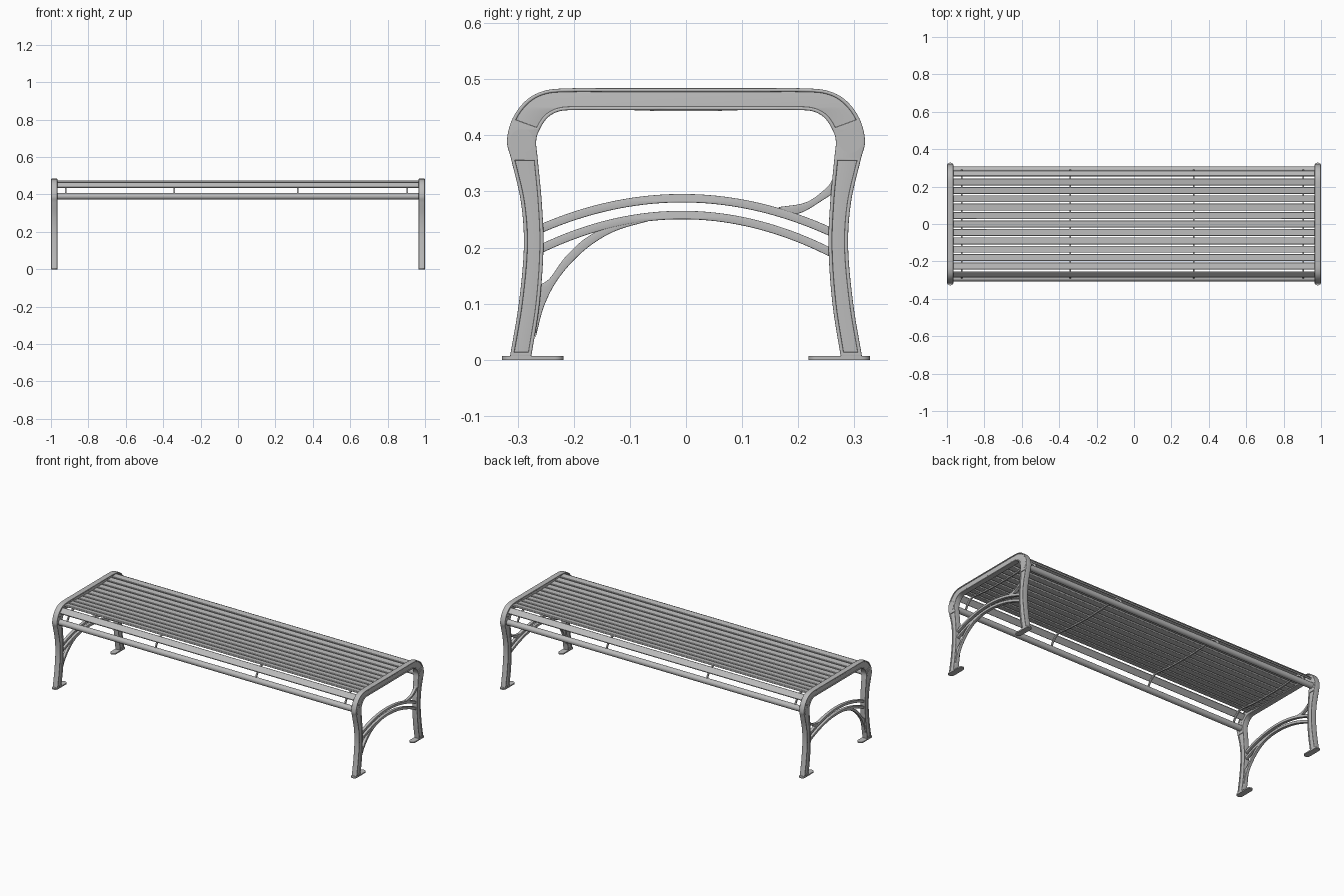
import bpy, bmesh, math
from mathutils import Vector, Matrix

cube = bpy.data.objects.get("Cube")
if cube:
    bpy.data.objects.remove(cube, do_unlink=True)

grey = bpy.data.materials.new("painted grey metal")
grey.use_nodes = True
grey.diffuse_color = (0.5, 0.5, 0.5, 1)
grey.node_tree.nodes["Principled BSDF"].inputs["Base Color"].default_value = (0.5, 0.5, 0.5, 1)
parts = []
FRAME_X = 0.9825


def add(name, mesh, location=(0, 0, 0), rotation=(0, 0, 0)):
    obj = bpy.data.objects.new(name, mesh)
    obj.location, obj.rotation_euler = location, rotation
    mesh.materials.clear()
    mesh.materials.append(grey)
    bpy.context.collection.objects.link(obj)
    parts.append(obj)
    return obj


def smooth(pairs, n=10):
    """Smooth spline through (edge_y, edge_z, other_edge_y, other_edge_z) pairs."""
    p = [Vector(q) for q in pairs]
    p = [p[0] * 2 - p[1]] + p + [p[-1] * 2 - p[-2]]
    out = []
    for a, b, c, d in zip(p, p[1:], p[2:], p[3:]):
        for i in range(n):
            t = i / n
            out.append(0.5 * (2 * b + (c - a) * t + (2 * a - 5 * b + 4 * c - d) * t**2
                              + (3 * b - a - 3 * c + d) * t**3))
    return out + [p[-2]]


def ribbon(pairs, inset=0.0):
    """Closed loop round a band, narrowed on both edges by the inset."""
    left, right = [], []
    for q in pairs:
        a, b = Vector(q[:2]), Vector(q[2:])
        d = (b - a).normalized() * inset
        left.append(a + d)
        right.append(b - d)
    return left + right[::-1]


def mirrored(half):
    return half + [(-a, b, -c, d) for a, b, c, d in half[-2::-1]]


def plate(name, loops, half, bevel, xs):
    """Filled side profile, extruded across x with rounded edges, one copy per x."""
    curve = bpy.data.curves.new(name, "CURVE")
    curve.dimensions, curve.fill_mode = "2D", "BOTH"
    for loop in loops:
        s = curve.splines.new("POLY")
        s.points.add(len(loop) - 1)
        for pt, co in zip(s.points, loop):
            pt.co = (co[0], co[1], 0, 1)
        s.use_cyclic_u = True
    curve.extrude, curve.bevel_depth = half - bevel, bevel
    curve.bevel_resolution, curve.offset = 2, -bevel
    temp = bpy.data.objects.new("temp", curve)
    bpy.context.collection.objects.link(temp)
    graph = bpy.context.evaluated_depsgraph_get()
    mesh = bpy.data.meshes.new_from_object(temp.evaluated_get(graph))
    bpy.data.objects.remove(temp, do_unlink=True)
    bm = bmesh.new()
    bm.from_mesh(mesh)
    bmesh.ops.remove_doubles(bm, verts=bm.verts, dist=0.00005)
    bmesh.ops.recalc_face_normals(bm, faces=bm.faces)
    bm.to_mesh(mesh)
    bm.free()
    for x in xs:
        add(name, mesh.copy(), (x, 0, 0), (math.pi / 2, 0, math.pi / 2))


def cylinder(name, radius, length, location):
    bm = bmesh.new()
    bmesh.ops.create_cone(bm, cap_ends=True, segments=32, radius1=radius, radius2=radius,
                          depth=length, matrix=Matrix.Rotation(math.pi / 2, 4, "Y"))
    mesh = bpy.data.meshes.new(name)
    bm.to_mesh(mesh)
    bm.free()
    return add(name, mesh, location)


def box(name, size, location, tilt=0.0, upright_round=0.0):
    bm = bmesh.new()
    bmesh.ops.create_cube(bm, size=1, matrix=Matrix.Diagonal((*size, 1)))
    if upright_round:
        edges = [e for e in bm.edges if abs(e.verts[0].co.z - e.verts[1].co.z) > 0.5 * size[2]]
        bmesh.ops.bevel(bm, geom=edges, offset=upright_round, segments=6,
                        profile=0.5, affect="EDGES")
    mesh = bpy.data.meshes.new(name)
    bm.to_mesh(mesh)
    bm.free()
    return add(name, mesh, location, (tilt, 0, 0))


# End frames: legs and top rail in one hoop, with recessed side panels
ends = (-FRAME_X, FRAME_X)
hoop = smooth(mirrored([
    (-.314, .004, -.276, .004), (-.298, .1, -.261, .1), (-.289, .2, -.254, .2),
    (-.294, .28, -.257, .28), (-.311, .355, -.264, .355), (-.319, .39, -.267, .39),
    (-.309, .43, -.260, .412), (-.284, .463, -.246, .432), (-.25, .48, -.225, .443),
    (-.2, .484, -.195, .445), (-.14, .484, -.14, .445), (0, .484, 0, .445)]))
height = lambda q: (q[1] + q[3]) / 2
left_leg = [q for q in hoop if q[0] < 0 and 0.012 < height(q) < 0.358]
right_leg = [q for q in hoop if q[0] > 0 and 0.012 < height(q) < 0.358]
top_rail = [q for q in hoop if height(q) > 0.42]
panels = [ribbon(p, 0.0065) for p in (left_leg, right_leg, top_rail)]
plate("end_frame_rim", [ribbon(hoop)] + panels, 0.0165, 0.0025, ends)
plate("end_frame_core", [ribbon(hoop, 0.002)], 0.0125, 0.001, ends)

# Curved cross braces between the legs
for name, apex, bend in (("upper_arch", .288, .856), ("lower_arch", .258, .95)):
    arch = []
    for i in range(41):
        y = -0.265 + 0.53 * i / 40
        z = apex - bend * (y + 0.007) ** 2
        n = Vector((2 * bend * (y + 0.007), 1)).normalized() * 0.0075
        arch.append((y + n.x, z + n.y, y - n.x, z - n.y))
    plate(name, [ribbon(arch)], 0.009, 0.002, ends)
front_brace = smooth([
    (-.272, .13, -.268, .04), (-.245, .143, -.252, .098), (-.216, .182, -.225, .148),
    (-.177, .218, -.18, .196), (-.13, .24, -.127, .229), (-.06, .254, -.06, .249)])
back_brace = smooth([
    (.27, .365, .276, .305), (.261, .322, .257, .293), (.243, .3, .243, .284),
    (.212, .28, .21, .264), (.165, .272, .18, .256)])
plate("front_brace", [ribbon(front_brace)], 0.0085, 0.002, ends)
plate("back_brace", [ribbon(back_brace)], 0.0085, 0.002, ends)

# Round bosses, foot plates and long tubes
for side in (-1, 1):
    for x in ends:
        cylinder("frame_boss", 0.021, 0.035, (x, side * 0.293, 0.39))
        box("foot_plate", (0.035, 0.11, 0.007), (x, side * 0.273, 0.0035), 0, 0.0165)
    cylinder("long_tube", 0.017, 2 * FRAME_X, (0, side * 0.29, 0.39))

# Seat slats, slightly dished, with one tilted slat along each edge
slats = [(k * 0.045, 0.455 + 0.25 * (k * 0.045) ** 2, math.atan(0.5 * k * 0.045))
         for k in range(-5, 6)]
slats += [(-0.269, 0.449, math.radians(45)), (0.269, 0.449, math.radians(-45))]
for y, z, tilt in slats:
    slat = box("seat_slat", (2 * FRAME_X - 0.01, 0.037, 0.011), (0, y, z), tilt)
    bevel = slat.modifiers.new("rounded_edges", "BEVEL")
    bevel.width, bevel.segments = 0.003, 2

# Thin straps under the slats
strap = smooth(mirrored([
    (-.294, .398, -.286, .398), (-.283, .425, -.275, .42), (-.258, .452, -.252, .444),
    (-.225, .463, -.222, .455), (-.12, .454, -.12, .446), (0, .451, 0, .443)]))
plate("seat_strap", [ribbon(strap)], 0.004, 0.0005, (-0.92, -0.34, 0.32, 0.905))

# Smooth shading with sharp edges kept
bpy.ops.object.select_all(action="DESELECT")
for obj in parts:
    obj.select_set(True)
bpy.context.view_layer.objects.active = parts[0]
bpy.ops.object.shade_smooth_by_angle(angle=math.radians(35))
